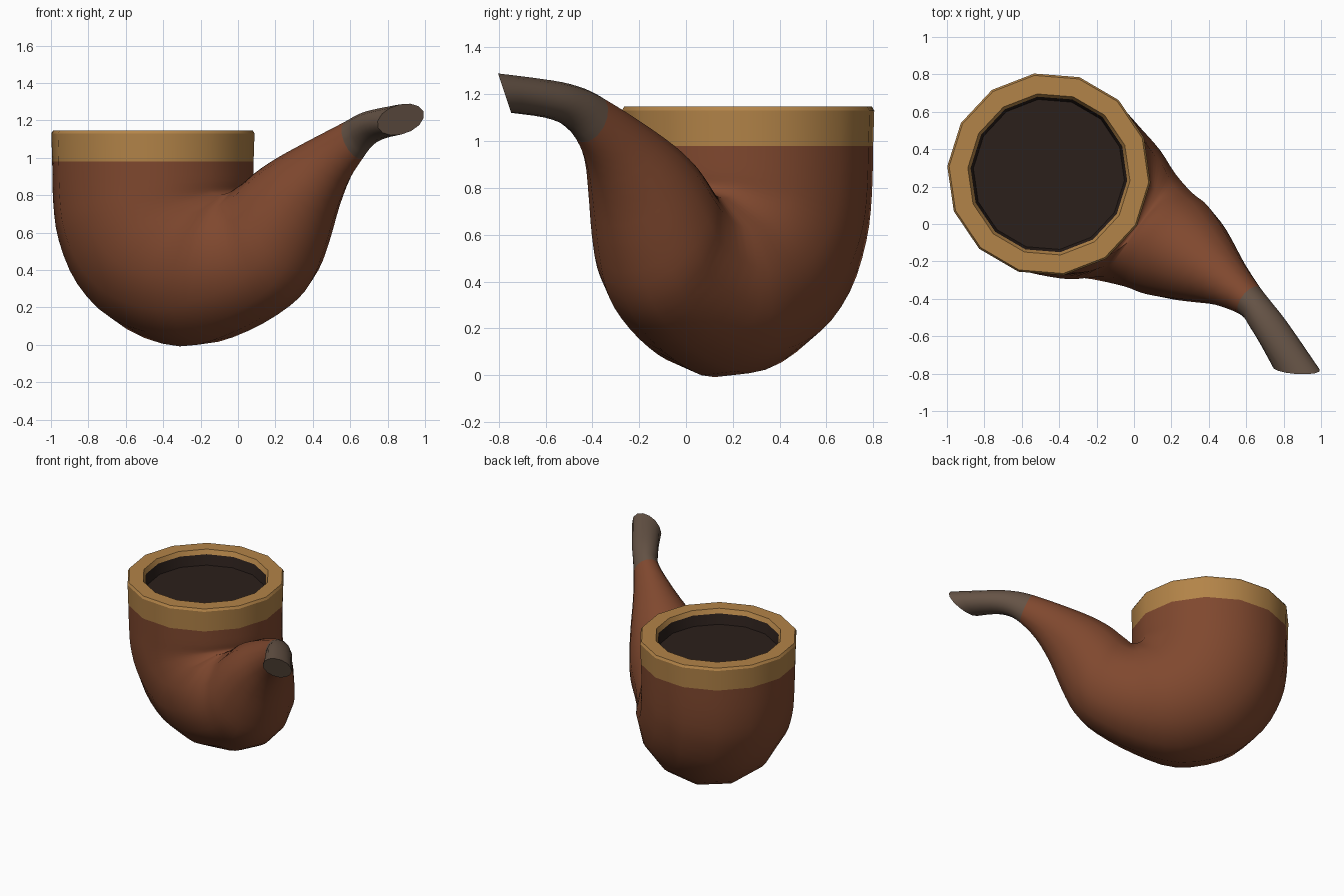
import bpy, bmesh, math
from mathutils import Vector, Matrix

if "Cube" in bpy.data.objects:
    bpy.data.objects.remove(bpy.data.objects["Cube"])

SIDES, PHASE = 14, 0.3
# pipe frame: local x runs from bowl to stem, local y is sideways
FRAME = Matrix.Translation((-0.455, 0.265, 0)) @ Matrix.Rotation(math.radians(-38), 4, 'Z')


def material(name, rgb):
    m = bpy.data.materials.new(name)
    m.diffuse_color = (*rgb, 1)
    m.use_nodes = True
    m.node_tree.nodes["Principled BSDF"].inputs["Base Color"].default_value = m.diffuse_color
    return m


def ring(outer, inner, width, shift=0.0, yaw=0.0):
    """Elliptical section through an underside point and an upper point (s, z)."""
    o = Vector((outer[0], shift, outer[1]))
    i = Vector((inner[0], shift, inner[1]))
    y = math.radians(yaw)
    side = Vector((-math.sin(y), math.cos(y), 0)) * width
    pts = []
    for k in range(SIDES):
        a = (k + PHASE) * math.tau / SIDES
        pts.append(FRAME @ ((o + i) / 2 + (i - o) / 2 * math.cos(a) + side * math.sin(a)))
    return pts


def disc(r, z):
    return ring((-r, z), (r, z), r)


def smooth_path(rings, steps):
    """Insert in-between sections so the length curves smoothly."""
    out = []
    last = len(rings) - 1
    for j in range(last):
        quad = [rings[max(0, j - 1)], rings[j], rings[j + 1], rings[min(last, j + 2)]]
        for n in range(steps):
            t = n / steps
            out.append([b + (c - a) * (t / 2) + (2 * a - 5 * b + 4 * c - d) * (t * t / 2)
                        + (3 * b - a - 3 * c + d) * (t ** 3 / 2) for a, b, c, d in zip(*quad)])
    return out + [rings[-1]]


def loft(name, rings, mat, angle, cap=False):
    bm = bmesh.new()
    loops = [[bm.verts.new(p) for p in r] for r in rings]
    for a, b in zip(loops, loops[1:]):
        for k in range(SIDES):
            n = (k + 1) % SIDES
            bm.faces.new((a[k], b[k], b[n], a[n]))
    if cap:
        bm.faces.new(loops[-1])
    bmesh.ops.recalc_face_normals(bm, faces=bm.faces)
    me = bpy.data.meshes.new(name)
    bm.to_mesh(me)
    bm.free()
    me.materials.append(mat)
    ob = bpy.data.objects.new(name, me)
    bpy.context.collection.objects.link(ob)
    bpy.ops.object.select_all(action='DESELECT')
    ob.select_set(True)
    bpy.context.view_layer.objects.active = ob
    bpy.ops.object.shade_smooth_by_angle(angle=math.radians(angle))
    return ob


wood = material("wood", (0.215, 0.065, 0.028))
brass = material("brass", (0.45, 0.23, 0.065))
horn = material("horn", (0.13, 0.086, 0.06))
char = material("char", (0.024, 0.014, 0.011))

# wooden bowl and shank: sections fan round the crease between bowl and shank
STEPS, STEM = 3, 12
path = smooth_path([
    disc(0.54, 0.98),
    ring((-0.535, 0.75), (0.54, 0.88), 0.535),
    ring((-0.495, 0.53), (0.535, 0.84), 0.53),
    ring((-0.37, 0.28), (0.535, 0.83), 0.515, 0.005),
    ring((-0.14, 0.08), (0.54, 0.825), 0.485, 0.015),
    ring((0.20, -0.012), (0.545, 0.825), 0.435, 0.035),
    ring((0.51, 0.055), (0.55, 0.83), 0.36, 0.06),
    ring((0.79, 0.19), (0.56, 0.85), 0.31, 0.085),
    ring((0.93, 0.32), (0.60, 0.88), 0.295, 0.10),
    ring((1.02, 0.50), (0.67, 0.935), 0.265, 0.11),
    ring((1.10, 0.70), (0.79, 1.005), 0.215, 0.12),
    ring((1.195, 0.87), (0.98, 1.095), 0.145, 0.13),
    # joint, then the mouthpiece with its slanted end
    ring((1.305, 0.995), (1.215, 1.195), 0.09, 0.13),
    ring((1.39, 1.065), (1.33, 1.235), 0.088, 0.105, -8),
    ring((1.49, 1.1), (1.46, 1.26), 0.093, 0.07, -18),
    ring((1.638, 1.12), (1.73, 1.29), 0.12, -0.004, -52),
], STEPS)
split = STEM * STEPS
loft("bowl_and_shank", path[:split + 1], wood, 60)
loft("mouthpiece", path[split:], horn, 50, cap=True)

# rim band around the top of the bowl
loft("rim", [disc(r, z) for r, z in (
    (0.54, 0.98), (0.545, 1.13), (0.535, 1.147), (0.435, 1.147), (0.42, 1.115))], brass, 30)

# shallow dark chamber
chamber = loft("chamber", [disc(0.42, 1.115), disc(0.405, 1.04)], char, 30, cap=True)
chamber.data.flip_normals()
